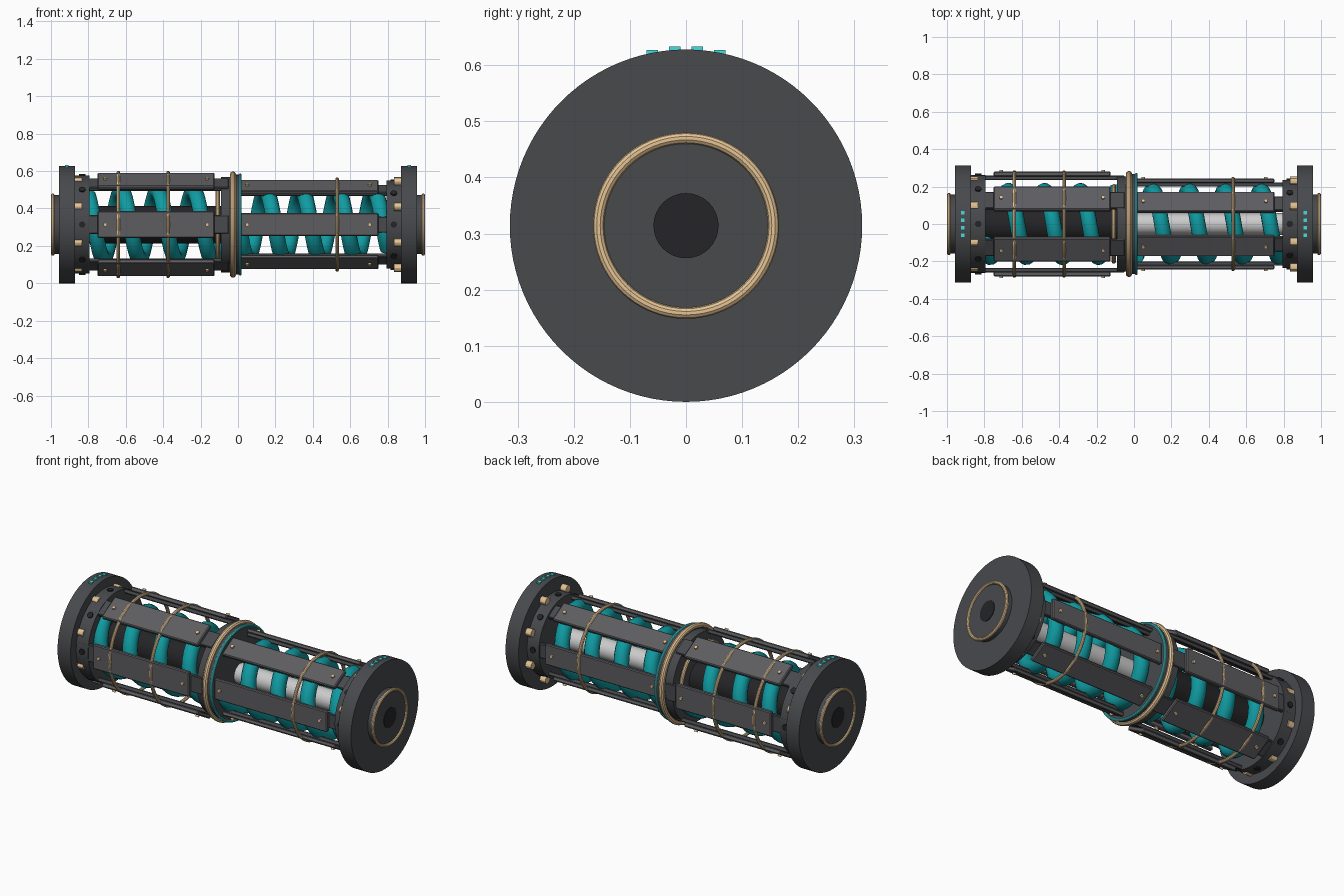
import bpy
from math import sin, cos, pi, radians
from mathutils import Matrix, Vector

if "Cube" in bpy.data.objects:
    bpy.data.objects.remove(bpy.data.objects["Cube"])

ZC = 0.314  # height of the long axis


def mat(name, r, g, b):
    m = bpy.data.materials.new(name)
    m.diffuse_color = (r, g, b, 1)
    m.use_nodes = True
    m.node_tree.nodes["Principled BSDF"].inputs["Base Color"].default_value = m.diffuse_color
    return m


DARK = mat("dark_metal", 0.065, 0.067, 0.073)
PLATE = mat("plate_metal", 0.11, 0.11, 0.12)
BLACK = mat("black", 0.018, 0.018, 0.02)
GOLD = mat("gold", 0.78, 0.55, 0.30)
TEAL = mat("teal", 0.005, 0.33, 0.36)
CYAN = mat("cyan", 0.06, 0.72, 0.75)
STEEL = mat("steel", 0.6, 0.6, 0.6)


def finish(ob, name, m, bevel=0):
    ob.name = name
    ob.data.materials.append(m)
    if bevel:
        b = ob.modifiers.new("bevel", 'BEVEL')
        b.width, b.segments = bevel, 1
    return ob


def cyl_x(name, x0, x1, r, m, verts=64):
    bpy.ops.mesh.primitive_cylinder_add(vertices=verts, radius=r, depth=abs(x1 - x0),
                                        location=((x0 + x1) / 2, 0, ZC), rotation=(0, pi / 2, 0))
    bpy.ops.object.shade_smooth_by_angle()
    return finish(bpy.context.object, name, m)


def ring_x(name, x, r, minor, m):
    bpy.ops.mesh.primitive_torus_add(major_segments=64, minor_segments=10, major_radius=r,
                                     minor_radius=minor, location=(x, 0, ZC), rotation=(0, pi / 2, 0))
    bpy.ops.object.shade_smooth_by_angle()
    return finish(bpy.context.object, name, m)


def radial(x, r, a):
    """Frame at angle a around the axis with local z pointing outward."""
    return Matrix.Translation((0, 0, ZC)) @ Matrix.Rotation(a, 4, 'X') @ Matrix.Translation((x, 0, r))


def bar(name, x0, x1, r0, r1, w, a, m, bevel):
    bpy.ops.mesh.primitive_cube_add(size=1)
    ob = bpy.context.object
    ob.data.transform(Matrix.Diagonal((x1 - x0, w, r1 - r0, 1)))
    ob.matrix_world = radial((x0 + x1) / 2, (r0 + r1) / 2, a)
    return finish(ob, name, m, bevel)


def stud(name, x, r0, r1, rad, a, m):
    bpy.ops.mesh.primitive_cylinder_add(vertices=12, radius=rad, depth=r1 - r0)
    ob = bpy.context.object
    bpy.ops.object.shade_smooth_by_angle()
    ob.matrix_world = radial(x, (r0 + r1) / 2, a)
    return finish(ob, name, m)


def coil(name, x0, x1, r, tube):
    cu = bpy.data.curves.new(name, 'CURVE')
    cu.dimensions = '3D'
    cu.bevel_depth, cu.bevel_resolution, cu.use_fill_caps = tube, 4, True
    sp = cu.splines.new('POLY')
    n = 120
    sp.points.add(n)
    for i in range(n + 1):
        x = x0 + (x1 - x0) * i / n
        t = 2 * pi * (x - 0.1) / 0.193
        sp.points[i].co = (x, r * cos(t), ZC + r * sin(t), 1)
    ob = bpy.data.objects.new(name, cu)
    bpy.context.collection.objects.link(ob)
    cu.materials.append(TEAL)


# End flanges with boss, plug, lights, collar and bolts
for s, side, collar_r in ((-1, "left", 0.262), (1, "right", 0.235)):
    cyl_x(side + "_flange", s * 0.872, s * 0.957, 0.314, DARK, 96)
    cyl_x(side + "_boss", s * 0.95, s * 0.99, 0.158, DARK)
    ring_x(side + "_boss_ring", s * 0.99, 0.156, 0.01, GOLD)
    cyl_x(side + "_plug", s * 0.98, s * 0.993, 0.058, BLACK, 32)
    cyl_x(side + "_collar", s * 0.795, s * 0.875, collar_r, DARK)
    for y in (-0.06, -0.02, 0.02, 0.06):
        bpy.ops.mesh.primitive_cube_add(size=1, location=(s * 0.915, y, 0.622 - 2 * y * y))
        bpy.context.object.scale = (0.02, 0.021, 0.025)
        finish(bpy.context.object, side + "_light", CYAN)
    for k in range(8):
        a = radians(45 * k + 22.5)
        b = cyl_x(side + "_flange_bolt", s * 0.835, s * 0.875, 0.022, GOLD, 12)
        b.location += Vector((0, 0.25 * cos(a), 0.25 * sin(a)))
        stud(side + "_collar_screw", s * 0.833, collar_r - 0.02, collar_r + 0.007,
             0.017, radians(45 * k), BLACK)

# Centre collar with gold and cyan rings
cyl_x("centre_collar", -0.09, -0.03, 0.255, DARK)
cyl_x("centre_disc", -0.04, 0.015, 0.267, DARK)
ring_x("centre_gold_ring", -0.027, 0.268, 0.016, GOLD)
ring_x("centre_cyan_ring", 0.012, 0.265, 0.008, CYAN)
ring_x("inner_gold_ring", -0.108, 0.2, 0.012, GOLD)

# Six armour plates on rails around each half
for k in range(6):
    a = radians(60 * k + 30)
    bar("left_rail", -0.86, -0.05, 0.235, 0.258, 0.10, a, DARK, 0.004)
    bar("left_plate", -0.75, -0.125, 0.255, 0.28, 0.144, a, PLATE, 0.005)
    bar("right_rail", 0.0, 0.86, 0.2, 0.223, 0.085, a, DARK, 0.004)
    bar("right_plate", 0.015, 0.75, 0.22, 0.243, 0.122, a, PLATE, 0.005)
    for x in (-0.71, -0.165):
        stud("left_rivet", x, 0.275, 0.289, 0.01, a, GOLD)
    for x in (0.05, 0.705):
        stud("right_rivet", x, 0.238, 0.252, 0.01, a, GOLD)

# Gold bands around the plates
for x, r in ((-0.64, 0.277), (-0.374, 0.277), (0.53, 0.242)):
    ring_x("gold_band", x, r, 0.01, GOLD)

# Cores and coils
cyl_x("left_core", -0.8, -0.08, 0.1, BLACK, 48)
cyl_x("right_core", 0.0, 0.8, 0.058, STEEL, 48)
coil("left_coil", -0.8, -0.1, 0.178, 0.042)
coil("right_coil", 0.01, 0.8, 0.178, 0.042)
